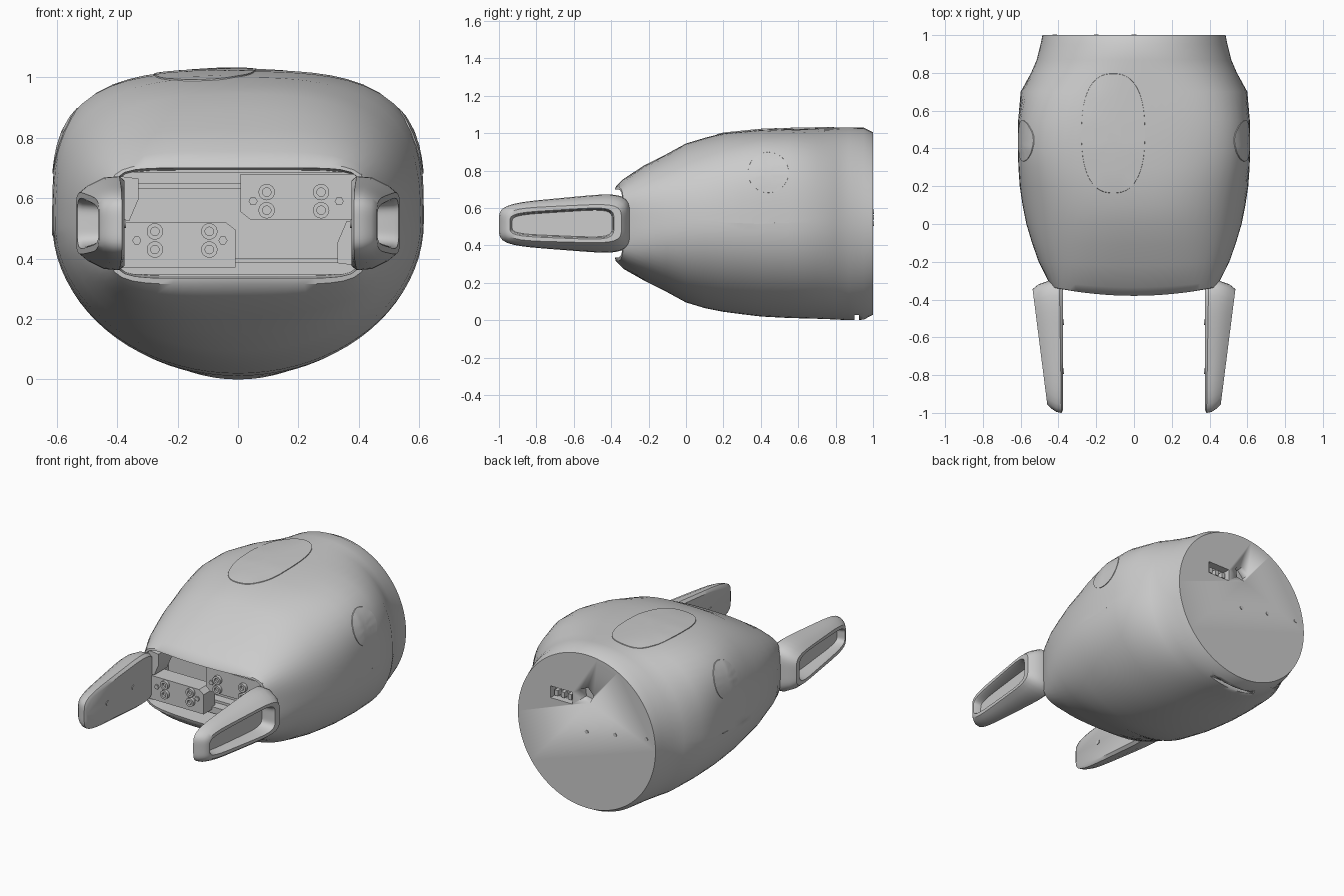
import bpy, bmesh, math
from math import cos, sin, pi
from mathutils import Vector, Matrix
from mathutils.bvhtree import BVHTree

if "Cube" in bpy.data.objects:
    bpy.data.objects.remove(bpy.data.objects["Cube"])


def finish(name, bm, angle=35):
    bmesh.ops.recalc_face_normals(bm, faces=bm.faces)
    me = bpy.data.meshes.new(name)
    bm.to_mesh(me)
    bm.free()
    me.shade_smooth()
    me.set_sharp_from_angle(angle=math.radians(angle))
    ob = bpy.data.objects.new(name, me)
    bpy.context.collection.objects.link(ob)
    return ob


def loft(name, rings, cap_start=True, angle=35):
    bm = bmesh.new()
    loops = [[bm.verts.new(p) for p in r] for r in rings]
    n = len(loops[0])
    for a, b in zip(loops, loops[1:]):
        for i in range(n):
            j = (i + 1) % n
            bm.faces.new((a[i], a[j], b[j], b[i]))
    if cap_start:
        bm.faces.new(loops[0])
    bm.faces.new(loops[-1])
    return finish(name, bm, angle)


def prism(name, pts, y0, y1):
    return loft(name, [[(x, y, z) for x, z in pts] for y in (y0, y1)])


def box(name, x0, x1, y0, y1, z0, z1):
    return prism(name, [(x0, z0), (x1, z0), (x1, z1), (x0, z1)], y0, y1)


def circle(x, z, r, n, phase=0):
    return [(x + r * cos(phase + 2 * pi * i / n), z + r * sin(phase + 2 * pi * i / n))
            for i in range(n)]


def superellipse(n_top, n_bot, count):
    pts = []
    for i in range(count):
        c, s = cos(2 * pi * i / count), sin(2 * pi * i / count)
        n = n_top if s >= 0 else n_bot
        r = (abs(c) ** n + abs(s) ** n) ** (-1 / n)
        pts.append((r * c, r * s))
    return pts


def mirror_x(ob):
    ob.modifiers.new("mirror", 'MIRROR').use_axis[0] = True


# Housing: y, half width, top, bottom, top exponent, bottom exponent, dome, front bulge
STATIONS = [
    (1.0, .485, 1.005, .03, 2, 2, 0, 0),
    (.95, .495, 1.03, .003, 2.05, 2, 0, 0),
    (.87, .515, 1.03, .0, 2.15, 2, 0, 0),
    (.8, .545, 1.03, .004, 2.3, 2, 0, 0),
    (.7, .60, 1.028, .008, 2.8, 2, .015, 0),
    (.55, .613, 1.025, .012, 3.8, 2, .035, 0),
    (.4, .615, 1.02, .02, 4.1, 2, .045, 0),
    (.3, .612, 1.01, .032, 3.7, 2, .04, 0),
    (.2, .605, 1.0, .045, 3.2, 2, .03, 0),
    (.1, .59, .975, .065, 2.9, 2, .02, 0),
    (0, .57, .945, .095, 2.8, 2.1, .01, 0),
    (-.1, .54, .885, .155, 2.9, 2.3, 0, .01),
    (-.2, .505, .83, .21, 3.2, 2.7, 0, .02),
    (-.3, .455, .755, .275, 4, 3.8, 0, .035),
    (-.335, .43, .715, .315, 6, 6, 0, .04),
    (-.34, .41, .70, .335, 8, 8, 0, .04),
    (-.13, .40, .69, .345, 8, 8, 0, 0),
]
rings = []
for y, w, top, bot, nt, nb, dome, bulge in STATIONS:
    ring = []
    for u, v in superellipse(nt, nb, 80):
        z = .52 + v * ((top - .52) if v >= 0 else (.52 - bot))
        if v > 0:
            z -= dome * u * u
        ring.append((u * w, y - bulge * (1 - u * u), z))
    rings.append(ring)
body = loft("housing", rings)
tree = BVHTree.FromPolygons([v.co.copy() for v in body.data.vertices],
                            [tuple(p.vertices) for p in body.data.polygons])

# Sockets and slot cut into the housing
cutters = [
    box("socket_cutter", .10, .255, .95, 1.05, .665, .74),
    prism("plug_cutter", circle(.0, .75, .05, 5, .5), .95, 1.05),
    box("slot_cutter", -.16, .16, .90, .925, -.05, .03),
]
for c in cutters:
    c.hide_render = True
    c.display_type = 'WIRE'
    m = body.modifiers.new(c.name, 'BOOLEAN')
    m.operation = 'DIFFERENCE'
    m.object = c
    m.solver = 'EXACT'
for i, x in enumerate((.13, .18, .225)):
    box(f"socket_contact_{i}", x - .012, x + .012, .94, .985, .68, .715)
for i, (x, z) in enumerate(((0, .515), (-.2, .55), (-.42, .58))):
    prism(f"rear_screw_{i}", circle(x, z, .012, 12), .98, 1.004)


# Thin panels that follow the housing surface
def patch(name, origin, ax, ay, ray, n):
    ray = Vector(ray)
    out = []
    for scale, lift in ((1, -.012), (.985, .004), (.8, .004), (.6, .004), (.4, .004), (.2, .004)):
        ring = []
        for u, v in superellipse(n, n, 48):
            p = Vector(origin) + (Vector(ax) * u + Vector(ay) * v) * scale
            hit = tree.ray_cast(p, ray)[0]
            ring.append(hit - ray * lift)
        out.append(ring)
    return loft(name, out, cap_start=False)


patch("top_panel", (-.11, .48, 2), (.17, 0, 0), (0, .32, 0), (0, 0, -1), 2.5)
for s, side in ((1, "right"), (-1, "left")):
    patch(f"{side}_button", (2 * s, .44, .79), (0, .11, 0), (0, 0, .11), (-s, 0, 0), 2)

# Fingers: outward fraction, tip y, root y, tip half height, root half height
FINGER = [
    (0, -.985, -.31, .095, .155),
    (.12, -1.0, -.30, .11, .17),
    (.45, -.995, -.30, .108, .165),
    (.8, -.975, -.32, .098, .135),
    (1, -.955, -.345, .085, .108),
    (1, -.942, -.385, .062, .09),
    (.9, -.938, -.39, .055, .083),
    (.45, -.93, -.395, .05, .078),
]
rings = []
for k, y0, y1, h0, h1 in FINGER:
    ring = []
    for u, v in superellipse(5, 5, 64):
        t = (u + 1) / 2
        y = y0 + (y1 - y0) * t
        depth = .085 + .075 * (y + .95) / .59
        ring.append((.375 + k * depth, y, .512 + .006 * t + v * (h0 + (h1 - h0) * t)))
    rings.append(ring)
mirror_x(loft("finger", rings, angle=40))
for i, y in enumerate((-.78, -.52)):
    pts = circle(y, .515, .014, 12)
    mirror_x(loft(f"finger_pin_{i}", [[(x, a, b) for a, b in pts] for x in (.371, .40)]))

# Sliding carriages with bolts, one turned half round from the other
for s, side in ((1, "right"), (-1, "left")):
    def turn(pts):
        return [(s * x, .525 + s * z) for x, z in pts]
    prism(f"{side}_carriage", turn([(.41, .005), (.04, .005), (.008, .03), (.008, .155), (.41, .155)]),
          -.335, -.22)
    prism(f"{side}_gusset", turn([(.41, .0), (.36, .0), (.33, -.07), (.33, -.14), (.41, -.15)]),
          -.33, -.2)
    for i, (x, z) in enumerate(((.095, .035), (.095, .095), (.275, .035), (.275, .095))):
        cx, cz = s * x, .525 + s * z
        outer, inner = circle(cx, cz, .027, 24), circle(cx, cz, .014, 24)
        loft(f"{side}_bolt_{i}", [[(a, y, b) for a, b in pts] for pts, y in
                                  ((outer, -.32), (outer, -.355), (inner, -.355), (inner, -.34))])
    for i, x in enumerate((.05, .335)):
        prism(f"{side}_pin_{i}", circle(s * x, .525 + s * .065, .015, 6), -.32, -.345)

# Guide rails inside the front opening
for name, z in (("upper", .667), ("lower", .367)):
    box(f"{name}_rail", -.39, .39, -.25, -.12, z - .02, z + .02)
    box(f"{name}_guide", -.39, .39, -.19, -.12, z - .035, z + .035)
